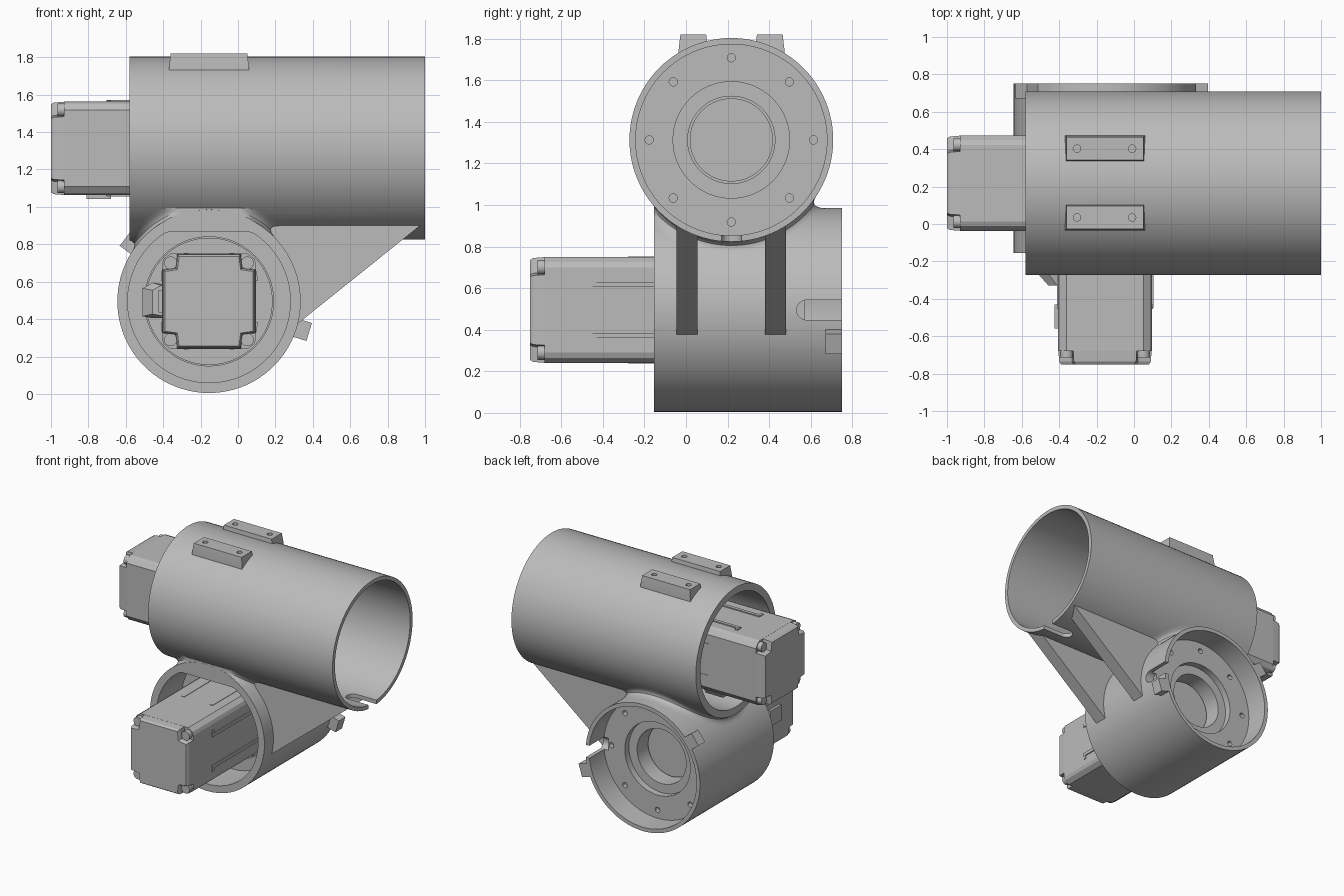
import bpy, bmesh, math
from mathutils import Vector

if "Cube" in bpy.data.objects:
    bpy.data.objects.remove(bpy.data.objects["Cube"], do_unlink=True)

GREY = (0.5, 0.5, 0.5, 1)
mat = bpy.data.materials.new("machined_grey")
mat.use_nodes = True
mat.diffuse_color = GREY
mat.node_tree.nodes["Principled BSDF"].inputs["Base Color"].default_value = GREY

R = 0.49                       # outer radius of both housings
CX, CZ = -0.155, 0.495         # lower housing axis, along y
CY, CU = 0.218, 1.313          # upper housing axis, along x


# Housing frames: u and w lie across the axis, t runs along it
def low(u, t, w):
    return Vector((CX + u, t, CZ + w))


def up(u, t, w):
    return Vector((t - 0.25, CY + w, CU + u))


def loft(name, rings, loop=False):
    """Skin a row of rings; cap the ends unless the row is a loop."""
    bm = bmesh.new()
    rows = [[bm.verts.new(p) for p in ring] for ring in rings]
    n = len(rows[0])
    pairs = list(zip(rows, rows[1:]))
    if loop:
        pairs.append((rows[-1], rows[0]))
    else:
        bm.faces.new(rows[0])
        bm.faces.new(rows[-1])
    for a, b in pairs:
        for i in range(n):
            j = (i + 1) % n
            bm.faces.new((a[i], a[j], b[j], b[i]))
    bmesh.ops.recalc_face_normals(bm, faces=bm.faces)
    mesh = bpy.data.meshes.new(name)
    bm.to_mesh(mesh)
    bm.free()
    mesh.materials.append(mat)
    ob = bpy.data.objects.new(name, mesh)
    bpy.context.collection.objects.link(ob)
    return ob


def revolve(name, f, profile, u=0, w=0, seg=96, top=9):
    angles = [2 * math.pi * i / seg for i in range(seg)]
    return loft(name, [[f(u + r * math.cos(a), t, min(w + r * math.sin(a), top))
                        for a in angles] for t, r in profile])


def prism(name, f, shape, sections):
    """Sections are (t, scale) pairs of a u-w outline."""
    return loft(name, [[f(u * s, t, w * s) for u, w in shape] for t, s in sections])


def box(name, f, u, t, w):
    shape = [(u[0], w[0]), (u[1], w[0]), (u[1], w[1]), (u[0], w[1])]
    return prism(name, f, shape, [(t[0], 1), (t[1], 1)])


def smooth(ob):
    bpy.ops.object.select_all(action='DESELECT')
    ob.select_set(True)
    bpy.context.view_layer.objects.active = ob
    bpy.ops.object.shade_smooth_by_angle(angle=math.radians(30))


def combine(target, other, operation):
    mod = target.modifiers.new("combine", 'BOOLEAN')
    mod.operation, mod.solver, mod.object = operation, 'EXACT', other
    bpy.context.view_layer.objects.active = target
    bpy.ops.object.modifier_apply(modifier=mod.name)
    bpy.data.objects.remove(other, do_unlink=True)


# Solid housings
body = revolve("housing", up, [(-0.33, R), (1.25, R)])
solids = [revolve("lower_housing", low, [(-0.155, R), (0.75, R)])]

# Two sloping support ribs
web = [(0.29, 0.352), (0.98, 0.905), (0.98, 0.95), (0, 0.95), (0, 0.6)]
for y in (0.005, 0.43):
    solids.append(loft("rib", [[Vector((x, y + d, z)) for x, z in web]
                               for d in (-0.05, 0.05)]))

# Mounting pads on top
PADS = (0.035, 0.403)
for y in PADS:
    rings = []
    for z, g in ((1.7, 0.008), (1.75, 0.008), (1.82, 0)):
        hx, hy = 0.205 + g, 0.062 + g
        rings.append([Vector((-0.155 + sx * hx, y + sy * hy, z))
                      for sx, sy in ((-1, -1), (1, -1), (1, 1), (-1, 1))])
    solids.append(loft("pad", rings))

# Locating blocks on the rear rim
for deg in (-17, 143):
    a = math.radians(deg)
    c, s = math.cos(a), math.sin(a)
    shape = [(r * c - q * s, r * s + q * c)
             for r, q in ((0.47, -0.05), (0.56, -0.05), (0.56, 0.05), (0.47, 0.05))]
    solids.append(prism("rim_block", low, shape, [(0.67, 1), (0.75, 1)]))
for ob in solids:
    combine(body, ob, 'UNION')

# Bores, slots and screw holes
cutters = []
for f, end, side, top in ((low, 0.75, 1, 0.37), (up, 1.25, -1, 9)):
    cutters.append(revolve("motor_bore", f, [(-0.4, 0.435), (0.15, 0.435),
                                             (0.15, 0.345), (0.25, 0.345)], top=top))
    cutters.append(revolve("output_bore", f, [(0.2, 0.21), (0.52, 0.21), (0.52, 0.28),
                                              (0.57, 0.28), (0.57, 0.46), (end + 0.1, 0.46)]))
    tc = end - 0.17
    arc = [math.pi * (0.5 + i / 12) for i in range(13)]
    slot = [(tc + 0.048 * math.cos(a), 0.048 * math.sin(a)) for a in arc]
    slot += [(end + 0.1, -0.048), (end + 0.1, 0.048)]
    cutters.append(loft("slot", [[f(side * r, t, w) for t, w in slot]
                                 for r in (0.42, 0.6)]))
    for k in range(8):
        a = k * math.pi / 4
        cutters.append(revolve("screw_hole", f, [(0.53, 0.02), (0.6, 0.02)],
                               0.395 * math.cos(a), 0.395 * math.sin(a), seg=16))
for y in PADS:
    for x in (-0.305, -0.01):
        cutters.append(loft("pad_hole", [[Vector((x + 0.02 * math.cos(i * math.pi / 8),
                                                  y + 0.02 * math.sin(i * math.pi / 8), z))
                                          for i in range(16)] for z in (1.77, 1.9)]))
for ob in cutters:
    combine(body, ob, 'DIFFERENCE')
body.data.materials.clear()
body.data.materials.append(mat)
smooth(body)


# Rounded blend where the housings meet
def on_upper(p):
    v = Vector((0, p.y - CY, p.z - CU)).normalized()
    return v, Vector((p.x, CY + R * v.y, CU + R * v.z))


def on_lower(p):
    v = Vector((p.x - CX, 0, p.z - CZ)).normalized()
    return v, Vector((CX + R * v.x, p.y, CZ + R * v.z))


reach = math.sqrt(R * R - (CU - CZ - R) ** 2)
rings = []
for i in range(96):
    a = 2 * math.pi * (i + 0.5) / 96
    dy = reach * math.sin(a)
    z = CU - math.sqrt(R * R - dy * dy)
    dx = math.copysign(math.sqrt(max(0, R * R - (z - CZ) ** 2)), math.cos(a))
    p = Vector((CX + dx, CY + dy, z))
    n1, n2 = on_upper(p)[0], on_lower(p)[0]
    start = on_upper(p + 0.09 * (n2 - n1 * n1.dot(n2)).normalized())[1]
    stop = on_lower(p + 0.09 * (n1 - n2 * n1.dot(n2)).normalized())[1]
    ring = [p - 0.012 * (n1 + n2)]
    for k in range(7):
        s = k / 6
        ring.append(start * (1 - s) ** 2 + p * 2 * s * (1 - s) + stop * s * s)
    for q in ring:
        q.y = max(q.y, -0.154)
        q.x = max(q.x, -0.58)
    rings.append(ring)
smooth(loft("housing_blend", rings, loop=True))

# Motors with end caps, screws, rails and connectors
CORNERS = [(1, 1), (-1, 1), (-1, -1), (1, -1)]


def outline(points):
    """Mirror one corner's points around all four corners."""
    out = []
    for sx, sy in CORNERS:
        part = [(sx * u, sy * w) for u, w in points]
        out += part if sx * sy > 0 else part[::-1]
    return out


for f, tag in ((low, "lower"), (up, "upper")):
    prism(tag + "_motor_body", f, outline([(0.25, 0.205), (0.24, 0.23), (0.205, 0.255)]),
          [(-0.68, 1), (0.22, 1)])
    prism(tag + "_motor_cap", f, outline([(0.25, 0.17), (0.18, 0.18), (0.17, 0.255)]),
          [(-0.75, 0.94), (-0.735, 0.98), (-0.67, 1)])
    smooth(revolve(tag + "_motor_flange", f, [(0.17, 0.34), (0.251, 0.34)]))
    smooth(revolve(tag + "_output_hub", f, [(0.25, 0.2), (0.4, 0.2)]))
    for su, sw in CORNERS:
        smooth(revolve(tag + "_cap_screw", f, [(-0.715, 0.02), (-0.715, 0.035), (-0.67, 0.035)],
                       su * 0.205, sw * 0.205, seg=20))
        side = sorted((su * 0.24, su * 0.258))
        cross = sorted((sw * 0.11, sw * 0.135))
        box(tag + "_side_rail", f, side, (-0.45, 0.17), cross)
        box(tag + "_top_rail", f, cross, (-0.28, 0.17), side)
        box(tag + "_clip", f, sorted((su * 0.2, su * 0.256)), (-0.455, -0.43),
            sorted((sw * 0.11, sw * 0.16)))
    box(tag + "_small_socket", f, (-0.27, -0.24), (-0.56, -0.43), (-0.06, 0.06))
    conn = [(-0.24, -0.09), (-0.24, 0.09), (-0.3, 0.1), (-0.355, 0.07),
            (-0.355, -0.08), (-0.3, -0.09)]
    prism(tag + "_connector", f, conn, [(-0.33, 0.85), (-0.27, 1), (-0.12, 1)])
    smooth(revolve(tag + "_connector_plug", f, [(-0.12, 0.04), (-0.07, 0.04)], -0.305, 0, seg=24))
